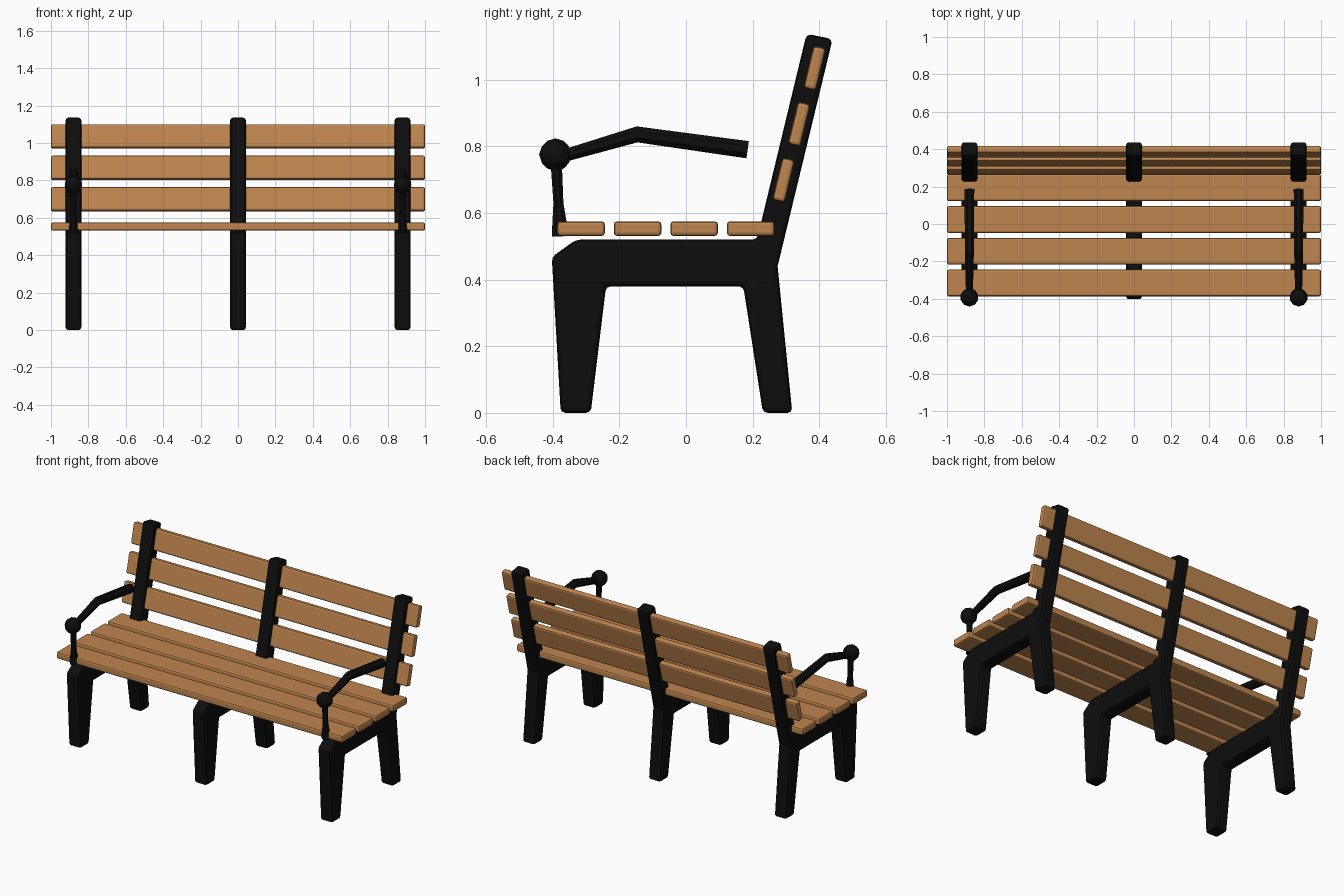
import bpy, bmesh, math
from mathutils import Vector

if "Cube" in bpy.data.objects:
    bpy.data.objects.remove(bpy.data.objects["Cube"])


def material(name, rgb):
    m = bpy.data.materials.new(name)
    m.diffuse_color = (*rgb, 1)
    m.use_nodes = True
    m.node_tree.nodes["Principled BSDF"].inputs["Base Color"].default_value = m.diffuse_color
    return m


BLACK = material("black iron", (0.004, 0.004, 0.004))
WOOD = material("warm wood", (0.52, 0.235, 0.078))


def finish(bm, name, mat, bevel=0, segments=2):
    bmesh.ops.recalc_face_normals(bm, faces=bm.faces[:])
    me = bpy.data.meshes.new(name)
    bm.to_mesh(me)
    bm.free()
    me.materials.append(mat)
    ob = bpy.data.objects.new(name, me)
    bpy.context.collection.objects.link(ob)
    if bevel:
        mod = ob.modifiers.new("bevel", 'BEVEL')
        mod.width = bevel
        mod.segments = segments
        mod.limit_method = 'ANGLE'
        mod.angle_limit = math.radians(30)
    return ob


def slat(name, y, z, depth, height, lean=0):
    bm = bmesh.new()
    bmesh.ops.create_cube(bm, size=1)
    for v in bm.verts:
        v.co = Vector((v.co.x * 2, v.co.y * depth, v.co.z * height))
    ob = finish(bm, name, WOOD, 0.01)
    ob.location = (0, y, z)
    ob.rotation_euler.x = -lean


def rod(name, x, path, sides=8):
    """Tapered rod through (y, z, radius) points at a fixed x."""
    bm = bmesh.new()
    pts = [Vector((x, y, z)) for y, z, r in path]
    rings = []
    for i, p in enumerate(pts):
        t = (pts[min(i + 1, len(pts) - 1)] - pts[max(i - 1, 0)]).normalized()
        n = Vector((0, -t.z, t.y))
        ring = []
        for k in range(sides):
            a = 2 * math.pi * (k + 0.5) / sides
            r = path[i][2] / math.cos(math.pi / sides)
            ring.append(bm.verts.new(p + r * (math.cos(a) * Vector((1, 0, 0)) + math.sin(a) * n)))
        rings.append(ring)
    for a, b in zip(rings, rings[1:]):
        for k in range(sides):
            j = (k + 1) % sides
            bm.faces.new((a[k], a[j], b[j], b[k]))
    bm.faces.new(rings[0])
    bm.faces.new(rings[-1])
    finish(bm, name, BLACK)


# Side profile (y, z) of one iron frame: legs, seat rail and leaning back post
PROFILE = [(-0.376, 0), (-0.286, 0), (-0.24, 0.38), (0.172, 0.38), (0.231, 0),
           (0.319, 0), (0.275, 0.44), (0.44, 1.122), (0.362, 1.138), (0.213, 0.52),
           (-0.33, 0.52), (-0.403, 0.468)]
WIDTH = 0.084
for x, side in ((-0.88, "left"), (0, "middle"), (0.88, "right")):
    bm = bmesh.new()
    face = bm.faces.new([bm.verts.new((x - WIDTH / 2, y, z)) for y, z in PROFILE])
    ext = bmesh.ops.extrude_face_region(bm, geom=[face])
    bmesh.ops.translate(bm, vec=(WIDTH, 0, 0),
                        verts=[g for g in ext["geom"] if isinstance(g, bmesh.types.BMVert)])
    finish(bm, side + "_frame", BLACK, 0.014)

# Seat slats
for i in range(4):
    slat(f"seat_slat_{i + 1}", -0.315 + 0.1697 * i, 0.553, 0.143, 0.044)

# Back slats, leaning with the posts
for i in range(3):
    slat(f"back_slat_{i + 1}", 0.293 + 0.0467 * i, 0.699 + 0.168 * i, 0.038, 0.13,
         math.radians(13.6))

# Armrests: post, bent arm and knob
for x, side in ((-0.88, "left"), (0.88, "right")):
    rod(side + "_arm_post", x, [(-0.379, 0.53, 0.024), (-0.38, 0.575, 0.021),
                                (-0.383, 0.63, 0.015), (-0.39, 0.76, 0.017)])
    rod(side + "_armrest", x, [(-0.393, 0.764, 0.018), (-0.147, 0.836, 0.024),
                               (0.185, 0.79, 0.026)])
    bm = bmesh.new()
    bmesh.ops.create_icosphere(bm, subdivisions=2, radius=0.049)
    finish(bm, side + "_arm_knob", BLACK).location = (x, -0.392, 0.775)
